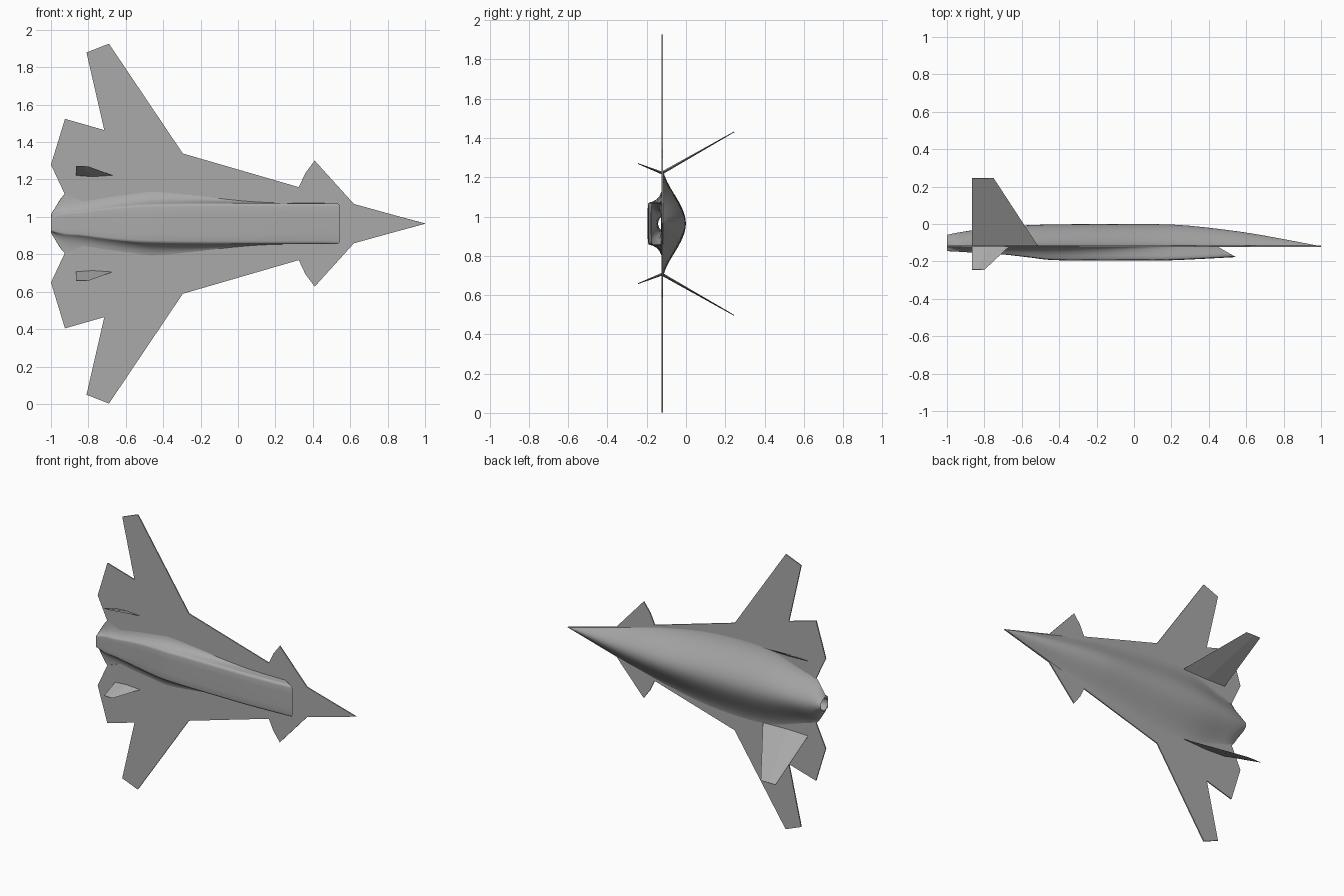
import bpy, bmesh, math

if "Cube" in bpy.data.objects:
    bpy.data.objects.remove(bpy.data.objects["Cube"])

MID = 0.964      # height of the centre line
DECK = -0.12     # depth of the wing plane

grey = bpy.data.materials.new("airframe grey")
grey.diffuse_color = (0.40, 0.40, 0.40, 1)
grey.use_nodes = True
grey.node_tree.nodes["Principled BSDF"].inputs["Base Color"].default_value = grey.diffuse_color


def finish(name, bm, smooth=None):
    bmesh.ops.recalc_face_normals(bm, faces=bm.faces)
    me = bpy.data.meshes.new(name)
    bm.to_mesh(me)
    bm.free()
    ob = bpy.data.objects.new(name, me)
    bpy.context.collection.objects.link(ob)
    me.materials.append(grey)
    if smooth:
        bpy.ops.object.select_all(action='DESELECT')
        ob.select_set(True)
        bpy.context.view_layer.objects.active = ob
        bpy.ops.object.shade_smooth_by_angle(angle=math.radians(smooth))
    return ob


def loft(name, rings, closed=False, smooth=40, flip=False):
    """Skin between rings of equal point count."""
    bm = bmesh.new()
    vs = [[bm.verts.new(p) for p in r] for r in rings]
    n = len(rings[0])
    for a, b in zip(vs, vs[1:]):
        for i in range(n if closed else n - 1):
            j = (i + 1) % n
            bm.faces.new((a[i], a[j], b[j], b[i]))
    return finish(name, bm, smooth)


def stations(table, steps):
    """Smoothly interpolated rows of a station table."""
    out = []
    for k, (a, b) in enumerate(zip(table, table[1:])):
        p = table[max(k - 1, 0)]
        q = table[min(k + 2, len(table) - 1)]
        h = b[0] - a[0]
        for s in range(steps):
            t = s / steps
            row = [a[0] + h * t]
            for i in range(1, len(a)):
                ma = (b[i] - p[i]) / (b[0] - p[0]) * h
                mb = (q[i] - a[i]) / (q[0] - a[0]) * h
                row.append((2*t**3 - 3*t**2 + 1) * a[i] + (t**3 - 2*t**2 + t) * ma
                           + (3*t**2 - 2*t**3) * b[i] + (t**3 - t**2) * mb)
            out.append(row)
    return out + [list(table[-1])]


# wing plate with foreplanes and tail edge, notched where the exhaust duct passes
half = [(0.62, 0.105), (0.41, 0.337), (0.36, 0.27), (0.325, 0.195),
        (-0.295, 0.375), (-0.69, 0.962), (-0.81, 0.915), (-0.715, 0.50),
        (-0.925, 0.56), (-1.0, 0.315), (-0.925, 0.155)]
outline = [(1.0, 0)] + half + [(-0.5, 0)] + [(x, -d) for x, d in reversed(half)]
bm = bmesh.new()
T = 0.004
face = bm.faces.new([bm.verts.new((x, DECK - T, MID + d)) for x, d in outline])
ext = bmesh.ops.extrude_face_region(bm, geom=[face])
bmesh.ops.translate(bm, vec=(0, 2 * T, 0),
                    verts=[v for v in ext["geom"] if isinstance(v, bmesh.types.BMVert)])
bmesh.ops.triangulate(bm, faces=bm.faces)
finish("wing_plate", bm)

# upper fuselage: station, half width, height, roundness power
upper = [(1.0, 0.001, 0.001, 1.0), (0.8, 0.055, 0.039, 1.0), (0.62, 0.104, 0.071, 1.1),
         (0.4, 0.17, 0.100, 1.4), (0.2, 0.225, 0.117, 1.7), (-0.1, 0.29, 0.119, 2.0),
         (-0.4, 0.31, 0.118, 2.1), (-0.6, 0.29, 0.112, 2.1), (-0.8, 0.22, 0.095, 2.0),
         (-0.925, 0.16, 0.077, 1.5), (-1.0, 0.05, 0.062, 0.6)]
N = 32
rings = []
for x, w, h, p in stations(upper, 4):
    rings.append([(x, DECK + h * max(math.cos(math.pi / 2 * t), 0) ** p, MID + w * t)
                  for t in [2 * i / N - 1 for i in range(N + 1)]])
loft("upper_fuselage", rings, smooth=60)

# belly and intake trunk: station, half width, depth, width of blend into wing
belly = [(0.545, 0.108, 0.057, 0.002), (0.2, 0.109, 0.074, 0.003), (0.0, 0.109, 0.075, 0.02),
         (-0.25, 0.108, 0.075, 0.06), (-0.45, 0.105, 0.072, 0.09), (-0.55, 0.1, 0.060, 0.09),
         (-0.7, 0.085, 0.043, 0.09), (-0.85, 0.065, 0.034, 0.09),
         (-0.925, 0.06, 0.029, 0.095), (-1.0, 0.04, 0.025, 0.01)]
rings = []
for k, (x, w, h, f) in enumerate(stations(belly, 4)):
    prof = [(0, 1), (0.5 * w, 1), (0.85 * w, 0.99), (0.96 * w, 0.95), (w, 0.85),
            (w + 0.08 * f, 0.65), (w + 0.2 * f, 0.42), (w + 0.4 * f, 0.2),
            (w + 0.65 * f, 0.07), (w + f, 0)]
    rake = 0.1 * max(0, 1 - k / 4)       # swept-back intake mouth
    side = [(x - rake * (1 - q), DECK - h * q, d) for d, q in prof]
    rings.append([(a, b, MID - d) for a, b, d in reversed(side)]
                 + [(a, b, MID + d) for a, b, d in side[1:]])
loft("belly_trunk", rings, smooth=50)

# air duct lining from intake mouth to exhaust: station, depth, half sizes, squareness
duct = [(0.49, -0.150, 0.106, 0.025, 10), (0.2, -0.158, 0.104, 0.032, 8),
        (-0.2, -0.157, 0.09, 0.031, 4), (-0.5, -0.150, 0.07, 0.030, 3),
        (-0.75, -0.112, 0.05, 0.038, 2), (-1.0, -0.102, 0.042, 0.040, 2)]
M = 28
rings = []
for k, (x, cy, hw, hh, e) in enumerate(stations(duct, 3)):
    ring = []
    for i in range(M):
        a = 2 * math.pi * i / M
        c, s = math.cos(a), math.sin(a)
        u = math.copysign(abs(c) ** (2 / e), c)
        v = math.copysign(abs(s) ** (2 / e), s)
        ring.append((x - (0.04 * v if k == 0 else 0), cy + hh * v, MID + hw * u))
    rings.append(ring)
loft("air_duct", rings, closed=True, smooth=50)


# fins: root and tip as (leading x, trailing x, depth, offset), thin wedge section
def fin(name, root, tip, side):
    dy, dd = tip[2] - root[2], tip[3] - root[3]
    ln = math.hypot(dy, dd)
    ny, nd = -dd / ln, dy / ln
    rings = []
    for (lead, trail, y, d), th in ((root, 0.007), (tip, 0.002)):
        midx = 0.45 * lead + 0.55 * trail
        pts = [(lead, 0), (midx, th), (trail, 0.001), (trail, -0.001), (midx, -th)]
        rings.append([(x, y + ny * o, MID + side * (d + nd * o)) for x, o in pts])
    bm = bmesh.new()
    vs = [[bm.verts.new(p) for p in r] for r in rings]
    for i in range(5):
        j = (i + 1) % 5
        bm.faces.new((vs[0][i], vs[0][j], vs[1][j], vs[1][i]))
    bm.faces.new(vs[0])
    bm.faces.new(vs[1])
    finish(name, bm)


for side, tag in ((1, "left"), (-1, "right")):
    fin("tail_fin_" + tag, (-0.515, -0.865, -0.115, 0.262), (-0.75, -0.865, 0.245, 0.467), side)
    fin("ventral_fin_" + tag, (-0.665, -0.865, -0.118, 0.256), (-0.80, -0.865, -0.245, 0.306), side)
